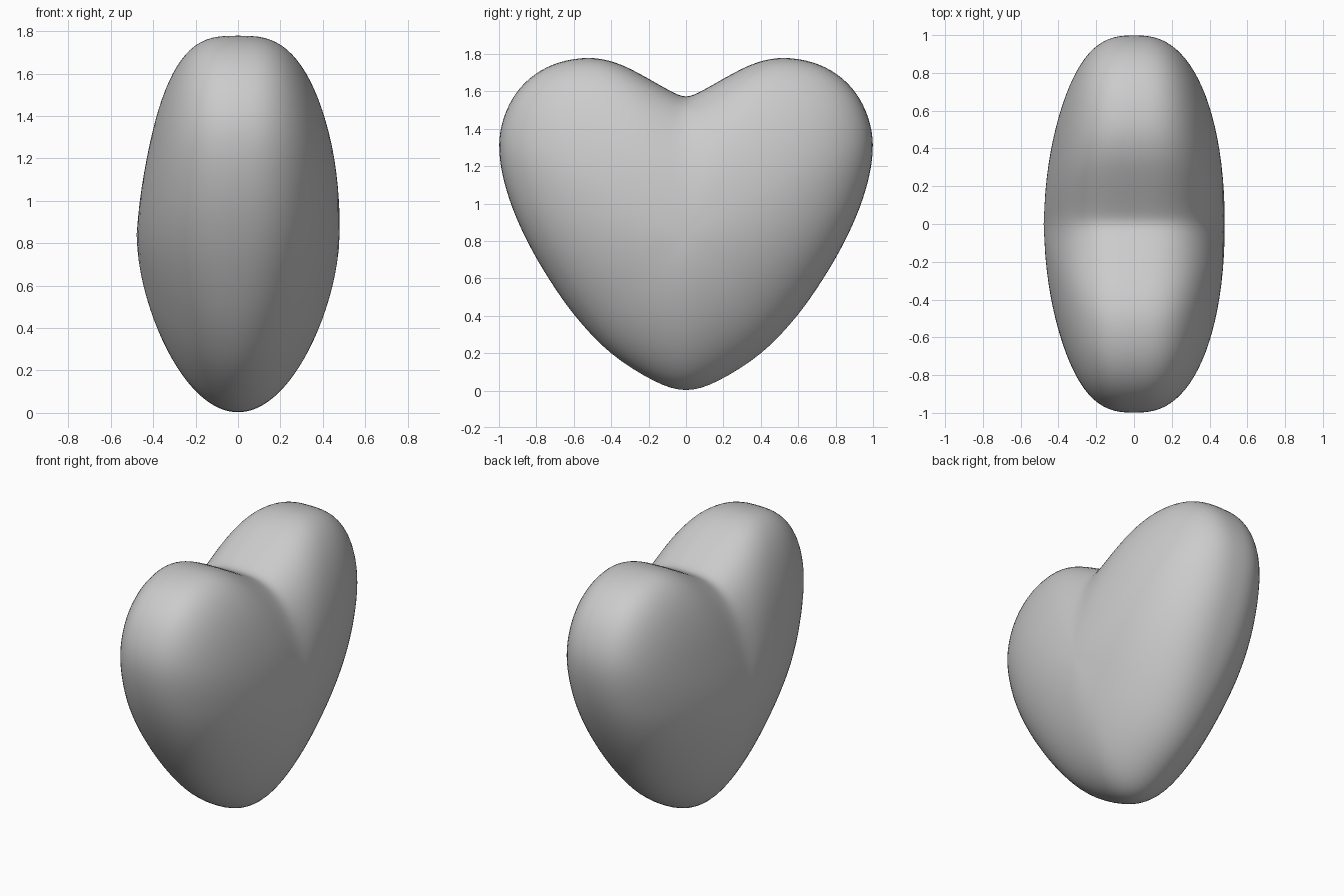
import bpy, bmesh, math
from mathutils import Vector

if "Cube" in bpy.data.objects:
    bpy.data.objects.remove(bpy.data.objects["Cube"])

# Right half of the heart outline (y, z) from notch to tip
HALF = [(0, 1.57), (0.09, 1.605), (0.25, 1.695), (0.38, 1.755), (0.52, 1.78),
        (0.68, 1.755), (0.81, 1.69), (0.91, 1.59), (0.975, 1.46), (1.0, 1.32),
        (0.983, 1.16), (0.93, 0.98), (0.845, 0.79), (0.735, 0.60), (0.595, 0.40),
        (0.405, 0.20), (0.17, 0.05), (0, 0.0)]
CENTRE = Vector((0, 0.84))
HALF_DEPTH = 0.478
RINGS = 24
SUB = 4


def closed_spline(pts, sub):
    out, n = [], len(pts)
    for i in range(n):
        a, b, c, d = (pts[(i + k) % n] for k in (-1, 0, 1, 2))
        for j in range(sub):
            t = j / sub
            out.append(0.5 * (2 * b + (c - a) * t + (2 * a - 5 * b + 4 * c - d) * t * t
                              + (3 * b - a - 3 * c + d) * t ** 3))
    return out


def smooth(loop, times):
    for _ in range(times):
        n = len(loop)
        loop = [(loop[i - 1] + loop[i] * 2 + loop[(i + 1) % n]) / 4 for i in range(n)]
    return loop


def ease(a, b, v):
    t = min(1, max(0, (v - a) / (b - a)))
    return t * t * (3 - 2 * t)


# Full outline, plus a softened copy so the cleft fades into the cheeks
pts = [Vector(p) for p in HALF] + [Vector((-y, z)) for y, z in HALF[-2:0:-1]]
rim = [p - CENTRE for p in smooth(closed_spline(pts, SUB), 2)]
soft = smooth(rim, 80)


def dome(v, s):
    # Superellipse dome: round at the tip, blunt-edged at lobes and notch
    up = v.normalized().y
    low, high = ease(-1, 0.2, up), ease(0.2, 0.9, up)
    p = 1.8 + 0.25 * low - 0.35 * high
    q = 2.0 + 0.5 * low + 0.5 * high
    return HALF_DEPTH * max(0, 1 - s ** p) ** (1 / q)


def place(i, s, side):
    w = s ** 1.5
    y, z = (soft[i] * (1 - w) + rim[i] * w) * s + CENTRE
    lean = 0.013 * ease(0.7, 1.3, z) * (1 - s ** 4)
    return (side * dome(rim[i], s) + lean, y, z)


# Heart: two domes sharing one rim
bm = bmesh.new()
n = len(rim)
rim_verts = [bm.verts.new(place(i, 1, 1)) for i in range(n)]
for side in (1, -1):
    prev = rim_verts
    for k in range(1, RINGS):
        # rings bunch up near the blunt rim
        s = 1 - (k / RINGS) ** 2.2
        ring = [bm.verts.new(place(i, s, side)) for i in range(n)]
        for i in range(n):
            j = (i + 1) % n
            bm.faces.new((prev[i], prev[j], ring[j], ring[i]))
        prev = ring
    pole = bm.verts.new((side * HALF_DEPTH, 0, CENTRE.y))
    for i in range(n):
        bm.faces.new((prev[i], prev[(i + 1) % n], pole))
bmesh.ops.recalc_face_normals(bm, faces=bm.faces)
for f in bm.faces:
    f.smooth = True

mesh = bpy.data.meshes.new("heart")
bm.to_mesh(mesh)
bm.free()
heart = bpy.data.objects.new("heart", mesh)
bpy.context.collection.objects.link(heart)
